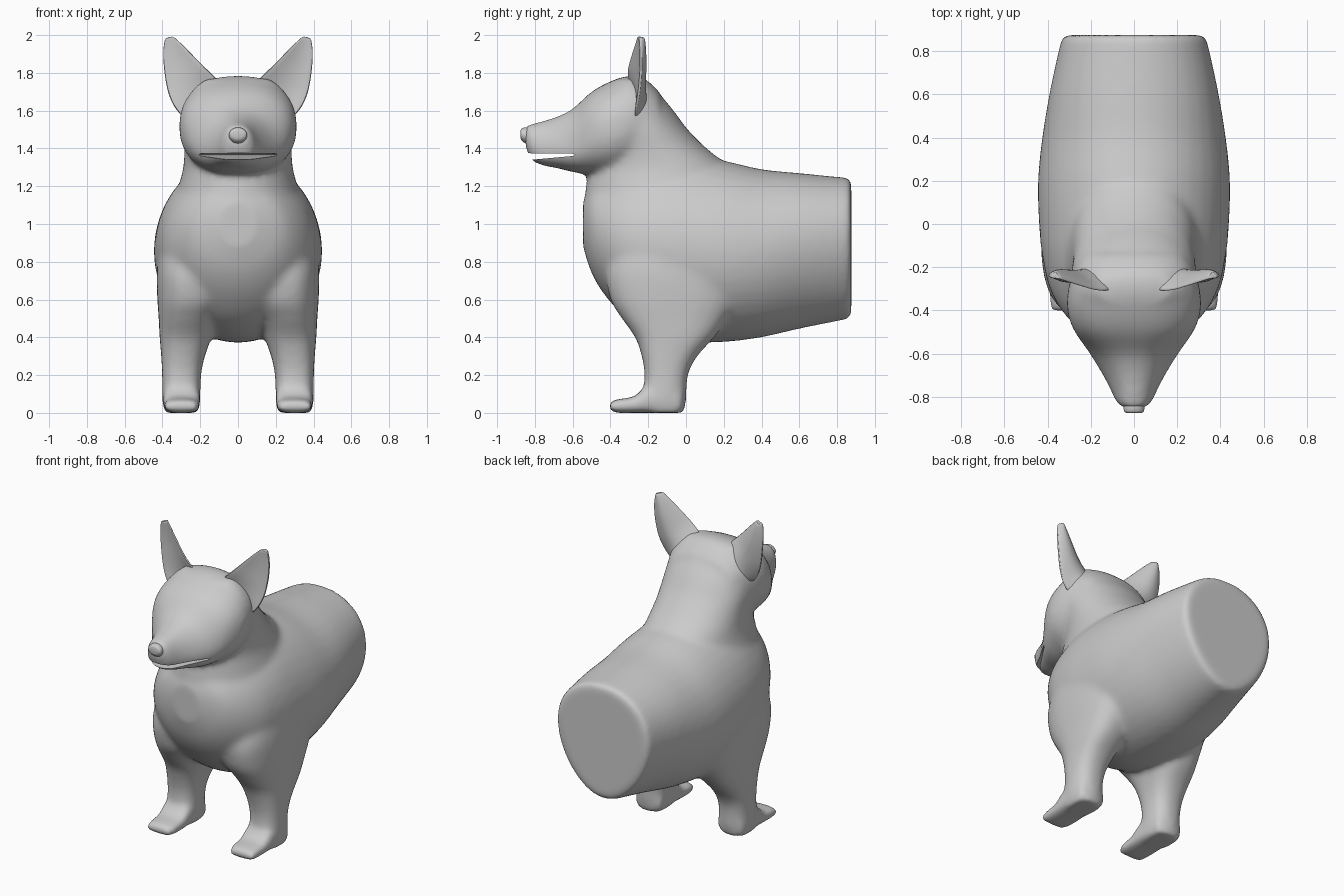
import bpy, bmesh, math
from mathutils import Vector

if "Cube" in bpy.data.objects:
    bpy.data.objects.remove(bpy.data.objects["Cube"])

grey = bpy.data.materials.new("plain grey")
grey.diffuse_color = (0.6, 0.6, 0.6, 1)
grey.use_nodes = True
grey.node_tree.nodes["Principled BSDF"].inputs["Base Color"].default_value = grey.diffuse_color


def spline(rows, steps=4):
    """Catmull-Rom interpolation of a list of number tuples."""
    out = []
    for i in range(len(rows) - 1):
        a, b, c, d = (rows[max(i - 1, 0)], rows[i], rows[i + 1], rows[min(i + 2, len(rows) - 1)])
        for s in range(steps):
            t = s / steps
            out.append([0.5 * (2 * q + (r - p) * t + (2 * p - 5 * q + 4 * r - u) * t * t
                               + (3 * q - p - 3 * r + u) * t ** 3)
                        for p, q, r, u in zip(a, b, c, d)])
    return out + [list(rows[-1])]


def skin(name, rings):
    """Closed skin over a list of equally long point rings."""
    bm = bmesh.new()
    loops = [[bm.verts.new(p) for p in ring] for ring in rings]
    n = len(loops[0])
    for lo, hi in zip(loops, loops[1:]):
        for k in range(n):
            bm.faces.new((lo[k], lo[(k + 1) % n], hi[(k + 1) % n], hi[k]))
    bm.faces.new(loops[0])
    bm.faces.new(loops[-1])
    bmesh.ops.recalc_face_normals(bm, faces=bm.faces)
    mesh = bpy.data.meshes.new(name)
    bm.to_mesh(mesh)
    bm.free()
    mesh.materials.append(grey)
    ob = bpy.data.objects.new(name, mesh)
    bpy.context.collection.objects.link(ob)
    return ob


def loft(name, axis, rows, power=2.0, count=40):
    """Rows are (position, x0, x1, low, high, egg) along axis y or z."""
    rings = []
    for t, x0, x1, lo, hi, egg in spline(rows):
        ring = []
        for k in range(count):
            a = 2 * math.pi * k / count
            c, s = math.cos(a), math.sin(a)
            c = math.copysign(abs(c) ** (2 / power), c)
            s = math.copysign(abs(s) ** (2 / power), s)
            x = (x0 + x1) / 2 + (x1 - x0) / 2 * c * (1 + egg * s)
            v = (lo + hi) / 2 + (hi - lo) / 2 * s
            ring.append((x, t, v) if axis == "y" else (x, v, t))
        rings.append(ring)
    return skin(name, rings)


def sym(rows):
    """Rows (position, half width, low, high, egg) to centred rows."""
    return [(t, -w, w, lo, hi, e) for t, w, lo, hi, e in rows]


# Torso, from chest to the flat rear end
torso = loft("body", "y", sym([
    (-0.545, 0.10, 0.88, 1.12, 0), (-0.50, 0.23, 0.74, 1.2, 0), (-0.42, 0.32, 0.61, 1.25, 0),
    (-0.30, 0.39, 0.49, 1.3, 0), (-0.15, 0.425, 0.41, 1.35, 0), (0.0, 0.44, 0.375, 1.36, 0),
    (0.2, 0.445, 0.375, 1.335, 0), (0.4, 0.425, 0.40, 1.29, 0.05), (0.6, 0.39, 0.445, 1.27, 0.12),
    (0.8, 0.345, 0.485, 1.25, 0.17), (0.875, 0.325, 0.50, 1.245, 0.18)]))

# Neck, stacked upwards into the back of the skull
neck = loft("neck", "z", sym([
    (0.85, 0.38, -0.53, 0.25, 0), (1.0, 0.37, -0.545, 0.28, 0), (1.2, 0.315, -0.53, 0.28, 0),
    (1.3, 0.29, -0.51, 0.23, 0), (1.4, 0.285, -0.50, 0.11, 0), (1.5, 0.29, -0.50, 0.01, 0),
    (1.6, 0.28, -0.48, -0.065, 0), (1.7, 0.25, -0.45, -0.15, 0), (1.77, 0.17, -0.37, -0.22, 0)]))

# Head and tapering muzzle
head = loft("head", "y", sym([
    (-0.85, 0.06, 1.41, 1.52, 0), (-0.82, 0.085, 1.34, 1.53, -0.1), (-0.76, 0.11, 1.31, 1.545, -0.2),
    (-0.68, 0.15, 1.295, 1.57, -0.25), (-0.6, 0.20, 1.275, 1.61, -0.2), (-0.5, 0.275, 1.26, 1.70, 0),
    (-0.4, 0.31, 1.26, 1.755, 0), (-0.3, 0.305, 1.28, 1.785, 0), (-0.22, 0.28, 1.32, 1.77, 0),
    (-0.14, 0.24, 1.36, 1.70, 0)]), power=2.3)

# Legs and feet
leg_rows = [
    (0.0, 0.21, 0.39, -0.21, -0.01, 0), (0.06, 0.20, 0.40, -0.23, 0.0, 0),
    (0.2, 0.195, 0.402, -0.22, 0.01, 0), (0.3, 0.175, 0.407, -0.235, 0.06, 0),
    (0.4, 0.14, 0.415, -0.27, 0.15, 0), (0.5, 0.11, 0.42, -0.34, 0.22, 0),
    (0.6, 0.06, 0.427, -0.40, 0.28, 0), (0.75, 0.05, 0.43, -0.42, 0.3, 0),
    (0.92, 0.05, 0.41, -0.36, 0.22, 0)]
foot_rows = [
    (-0.405, 0.215, 0.385, 0.008, 0.06, 0), (-0.36, 0.205, 0.392, 0.0, 0.073, 0),
    (-0.27, 0.20, 0.396, 0.0, 0.088, 0), (-0.2, 0.20, 0.398, 0.0, 0.14, 0),
    (-0.02, 0.205, 0.395, 0.0, 0.12, 0)]
parts = [torso, neck, head]
for side in (-1, 1):
    for label, axis, rows, power in (("leg", "z", leg_rows, 2.5), ("foot", "y", foot_rows, 3.5)):
        placed = [(t, *sorted((side * a, side * b)), lo, hi, e) for t, a, b, lo, hi, e in rows]
        parts.append(loft(label, axis, placed, power))

# Fuse everything into one soft skin
bpy.ops.object.select_all(action="DESELECT")
for ob in parts:
    ob.select_set(True)
bpy.context.view_layer.objects.active = torso
bpy.ops.object.join()
remesh = torso.modifiers.new("fuse", "REMESH")
remesh.mode = "VOXEL"
remesh.voxel_size = 0.016
soften = torso.modifiers.new("soften", "SMOOTH")
soften.factor = 0.5
soften.iterations = 18

# Mouth slit cut as a wedge across the muzzle
profile = [(-0.95, 1.376), (-0.6, 1.372), (-0.585, 1.366), (-0.6, 1.36), (-0.82, 1.340), (-0.95, 1.335)]
cutter = skin("mouth_cutter", [[(x, y, z) for y, z in profile] for x in (-0.4, 0.4)])
cutter.hide_render = True
cutter.hide_set(True)
cut = torso.modifiers.new("mouth", "BOOLEAN")
cut.operation = "DIFFERENCE"
cut.solver = "EXACT"
cut.object = cutter
for name in ("fuse", "soften", "mouth"):
    bpy.ops.object.modifier_apply(modifier=name)
bpy.data.objects.remove(cutter)

# Nose
nose = loft("nose", "y", sym([
    (-0.876, 0.03, 1.455, 1.495, 0), (-0.868, 0.045, 1.44, 1.507, 0),
    (-0.84, 0.048, 1.425, 1.512, 0), (-0.78, 0.04, 1.43, 1.51, 0)]))

# Ears: cupped shells between an inner and an outer edge line
inner = [(0.09, -0.29, 1.70), (0.11, -0.305, 1.765), (0.17, -0.305, 1.825), (0.24, -0.285, 1.895),
         (0.30, -0.265, 1.955), (0.345, -0.25, 1.995)]
outer = [(0.285, -0.27, 1.56), (0.335, -0.265, 1.615), (0.372, -0.25, 1.70), (0.392, -0.24, 1.82),
         (0.396, -0.24, 1.92), (0.385, -0.245, 1.985)]
ears = []
for side in (-1, 1):
    rings = []
    edges = list(zip(spline(inner, 3), spline(outer, 3)))
    for i, (p, q) in enumerate(edges):
        p, q = Vector(p), Vector(q)
        fade = 1 - i / (len(edges) - 1)
        ring = []
        for back in (False, True):
            for k in range(9):
                u = k / 8 if not back else 1 - k / 8
                pt = p.lerp(q, u)
                bulge = math.sin(math.pi * u)
                depth = (0.02 + 0.06 * fade) if back else 0.03 * fade
                pt.y += bulge * depth + (0.008 if back else -0.006)
                pt.x *= side
                ring.append(pt)
        rings.append(ring)
    ear = skin("left_ear" if side > 0 else "right_ear", rings)
    ear.modifiers.new("round", "SUBSURF").levels = 1
    ears.append(ear)

# Smooth shading with sharp mouth and rim edges kept
bpy.ops.object.select_all(action="DESELECT")
for ob in [torso, nose] + ears:
    ob.select_set(True)
bpy.context.view_layer.objects.active = torso
bpy.ops.object.shade_smooth_by_angle(angle=math.radians(50))
